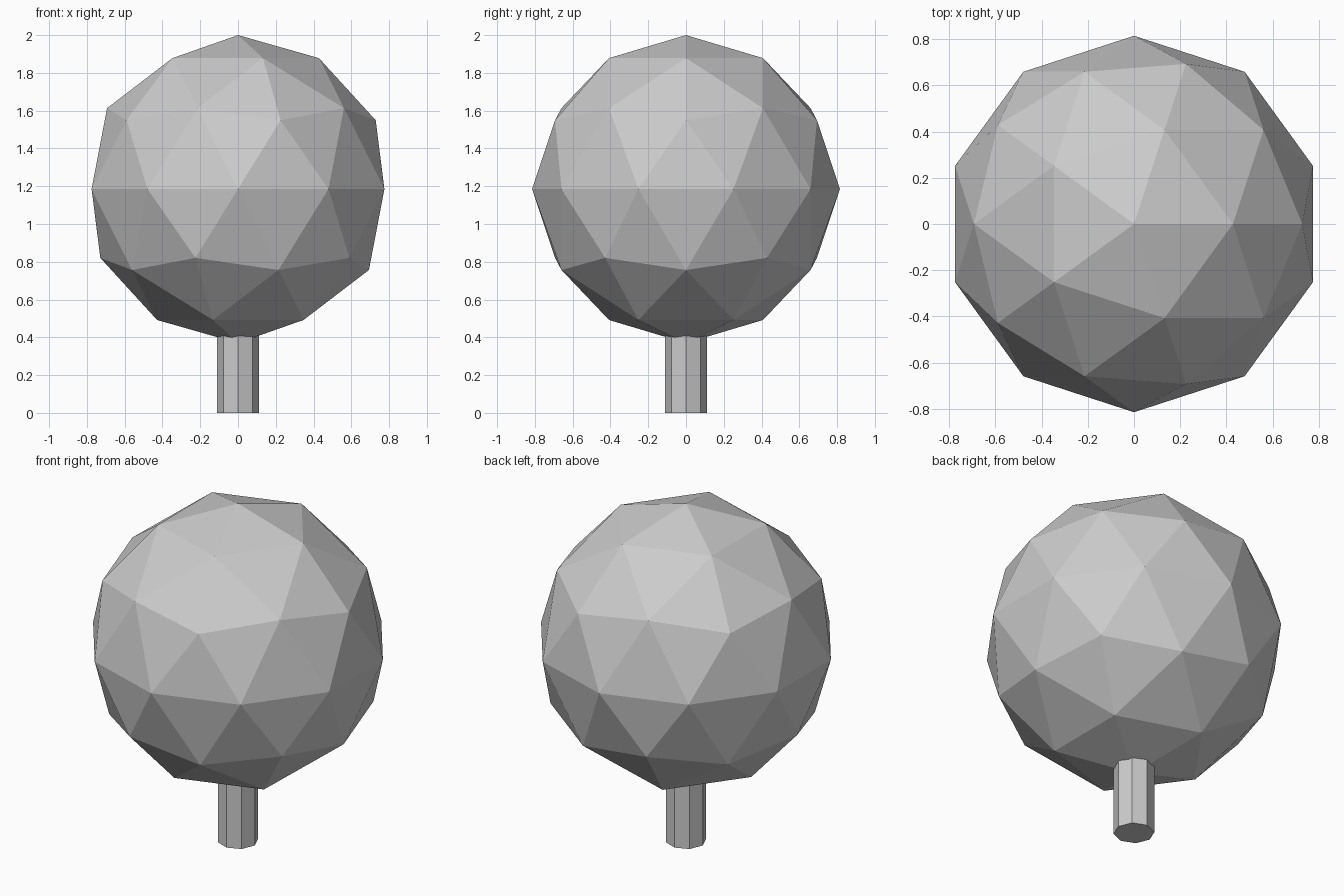
import bpy

if "Cube" in bpy.data.objects:
    bpy.data.objects.remove(bpy.data.objects["Cube"])

# Trunk: eight-sided post running slightly into the foliage
TRUNK_H = 0.45
bpy.ops.mesh.primitive_cylinder_add(vertices=8, radius=0.11, depth=TRUNK_H,
                                    location=(0, 0, TRUNK_H / 2))
bpy.context.object.name = "trunk"

# Foliage: low-poly faceted ball
R = 0.815
bpy.ops.mesh.primitive_ico_sphere_add(subdivisions=2, radius=R,
                                      location=(0, 0, 2 - R))
bpy.context.object.name = "foliage"

# Flat faces on both parts
for name in ("trunk", "foliage"):
    for p in bpy.data.objects[name].data.polygons:
        p.use_smooth = False
